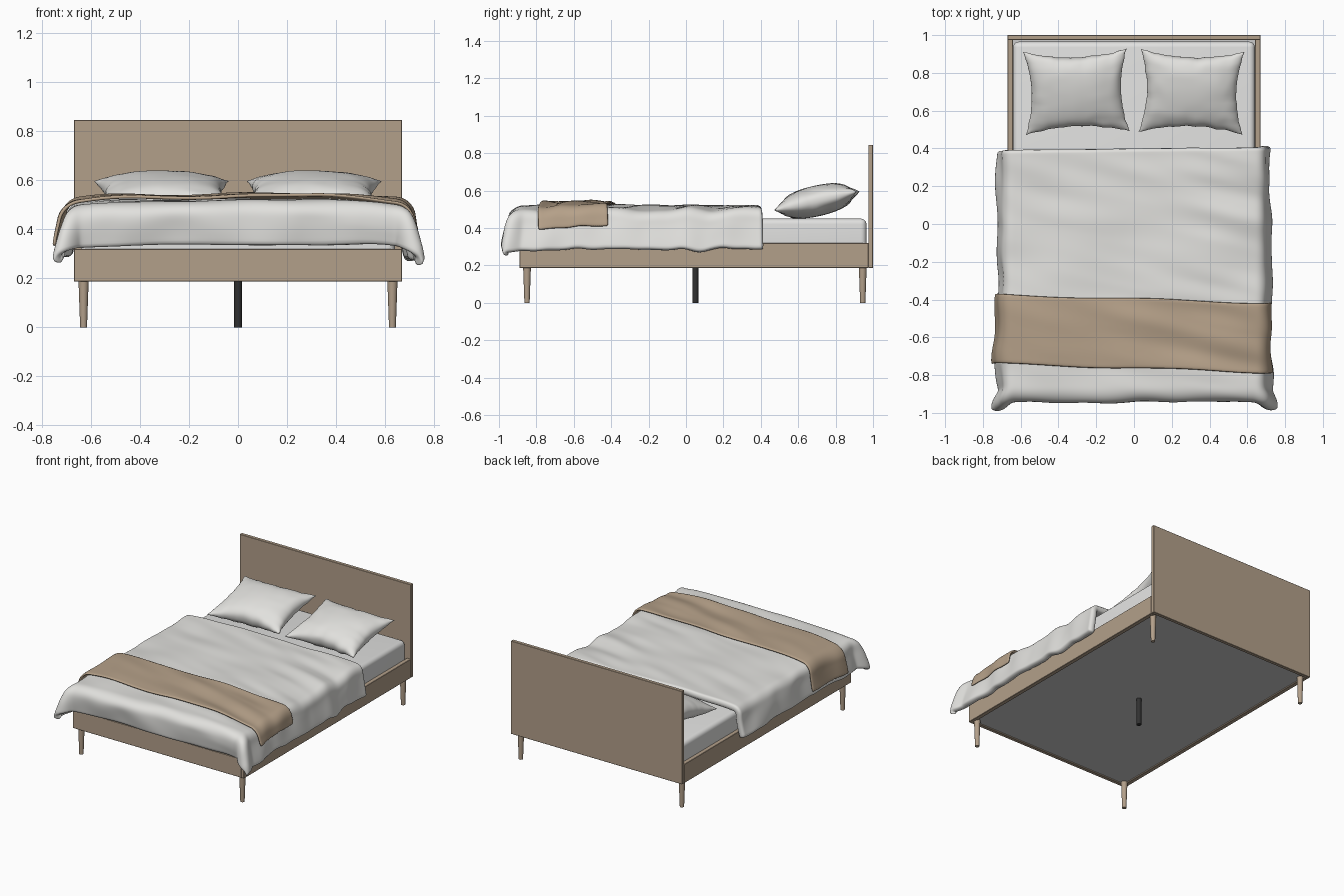
import bpy, bmesh, math
from mathutils import Vector, Matrix, noise

if "Cube" in bpy.data.objects:
    bpy.data.objects.remove(bpy.data.objects["Cube"])


def material(name, color):
    m = bpy.data.materials.new(name)
    m.use_nodes = True
    m.diffuse_color = (*color, 1)
    m.node_tree.nodes["Principled BSDF"].inputs["Base Color"].default_value = (*color, 1)
    return m


WOOD = material("light oak", (0.45, 0.35, 0.255))
TAN = material("tan wool", (0.465, 0.355, 0.25))
LINEN = material("white linen", (0.76, 0.755, 0.73))
FOAM = material("mattress white", (0.76, 0.76, 0.75))
GREY = material("pale grey base", (0.6, 0.6, 0.6))
BLACK = material("black metal", (0.03, 0.03, 0.03))


def finish(name, bm, mat, smooth=None):
    me = bpy.data.meshes.new(name)
    bm.to_mesh(me)
    bm.free()
    me.materials.append(mat)
    ob = bpy.data.objects.new(name, me)
    bpy.context.collection.objects.link(ob)
    if smooth:
        bpy.ops.object.select_all(action="DESELECT")
        ob.select_set(True)
        bpy.context.view_layer.objects.active = ob
        bpy.ops.object.shade_smooth_by_angle(angle=math.radians(smooth))
    return ob


def box(name, lo, hi, mat, bevel=0.002, segments=1, smooth=None):
    lo, hi = Vector(lo), Vector(hi)
    bm = bmesh.new()
    bmesh.ops.create_cube(bm, size=1)
    for v in bm.verts:
        v.co = (lo + hi) / 2 + v.co * (hi - lo)
    bmesh.ops.bevel(bm, geom=bm.edges[:], offset=bevel, segments=segments,
                    profile=0.5, affect="EDGES")
    return finish(name, bm, mat, smooth)


def leg(name, x, y, bottom, top, height, mat):
    bm = bmesh.new()
    bmesh.ops.create_cone(bm, cap_ends=True, segments=24, radius1=bottom, radius2=top,
                          depth=height, matrix=Matrix.Translation((x, y, height / 2)))
    return finish(name, bm, mat, 40)


# Bed frame
BASE = 0.187
box("headboard", (-0.67, 0.975, BASE), (0.67, 1, 0.845), WOOD)
box("front_rail", (-0.65, -0.891, BASE), (0.65, -0.865, 0.32), WOOD)
box("base_panel", (-0.645, -0.87, 0.195), (0.645, 0.98, 0.215), GREY, 0.001)
for side, sx in (("left", 1), ("right", -1)):
    xs = sorted((sx * 0.64, sx * 0.67))
    box(side + "_rail", (xs[0], -0.89, BASE), (xs[1], 0.975, 0.32), WOOD)
    for end, y in (("front", -0.85), ("back", 0.945)):
        leg(f"{end}_{side}_leg", sx * 0.63, y, 0.014, 0.021, 0.198, WOOD)
leg("centre_support_leg", 0, 0.05, 0.016, 0.016, 0.205, BLACK)

# Mattress
box("mattress", (-0.64, -0.87, 0.215), (0.64, 0.965, 0.45), FOAM, 0.03, 5, 40)

# Bedding drapes over the edges of a flat top
HALF, FRONT, TOP = 0.64, -0.87, 0.52


def wrinkle(s, t):
    folds = noise.noise(Vector((s * 2.2, t * 9 + s * 2, 1)))
    broad = noise.noise(Vector((s * 3, t * 3, 5)))
    strength = 0.4 + 0.7 * min(1, max(0, s + 0.3))
    return 0.018 * folds * strength + 0.012 * broad


def drape(s, t, lift):
    """Map a flat cloth point to its place, hanging past the sides and front."""
    ds, dt = max(0, abs(s) - HALF), max(0, FRONT - t)
    sx = math.copysign(1, s)
    x, y = max(-HALF, min(HALF, s)), max(FRONT, t)
    z = TOP + lift - 0.018 * (x / HALF) ** 4 + wrinkle(s, t)
    d = math.hypot(ds, dt)
    if d == 0:
        return Vector((x, y, z))
    nx, ny = ds / d, dt / d
    corner = 2 * nx * ny
    d *= max(nx, ny) ** 0.6
    r = 0.06 + lift
    arc = r * math.pi / 2
    if d < arc:
        out, drop = r * math.sin(d / r), r * (1 - math.cos(d / r))
    else:
        out, drop = r + (d - arc) * 0.18 * nx, r + d - arc
    out += corner ** 2 * 0.075 * min(1, d / 0.22)
    ripple = noise.noise(Vector((s * 4, t * 5, 3))) * 0.022 * min(1, d / 0.12)
    out += ripple + 0.012 * math.sin(min(1, d / 0.22) * math.pi) * ny
    return Vector((x + sx * nx * out, y - ny * out - 0.01 * corner * min(1, d / 0.22), z - drop))


def cloth(name, s_range, t_range, cells, skew, lift, thickness, mat):
    bm = bmesh.new()
    bmesh.ops.create_grid(bm, x_segments=cells[0], y_segments=cells[1], size=1)
    for v in bm.verts:
        a, b = (v.co.x + 1) / 2, (v.co.y + 1) / 2
        s = s_range[0] + a * (s_range[1] - s_range[0])
        t = t_range[0] + b * (t_range[1] - t_range[0]) + skew(s, b)
        v.co = drape(s, t, lift)
    ob = finish(name, bm, mat)
    for p in ob.data.polygons:
        p.use_smooth = True
    solid = ob.modifiers.new("thickness", "SOLIDIFY")
    solid.thickness, solid.offset = thickness, -1
    sub = ob.modifiers.new("soften", "SUBSURF")
    sub.levels = sub.render_levels = 1
    return ob


cloth("duvet", (-0.88, 0.89), (-1.09, 0.4), (84, 70),
      lambda s, b: b * 0.012 * s, 0, 0.045, LINEN)
cloth("throw_blanket", (-0.88, 0.81), (-0.765, -0.395), (80, 18),
      lambda s, b: -0.032 * max(-0.7, min(0.7, s)) + 0.005 * math.sin(s * 7 + b), 0.022, 0.014, TAN)


# Pillows with pulled corners, a seam around the rim and soft creases
def pillow(name, x, turn, seed):
    bm = bmesh.new()
    for side in (1, -1):
        grid = bmesh.ops.create_grid(bm, x_segments=36, y_segments=32, size=1)["verts"]
        if side < 0:
            faces = list({f for v in grid for f in v.link_faces})
            bmesh.ops.reverse_faces(bm, faces=faces)
        for v in grid:
            u, w = math.sin(v.co.x * math.pi / 2), math.sin(v.co.y * math.pi / 2)
            puff = max(0, (1 - u * u) * (1 - w * w))
            rim = max(abs(u), abs(w)) ** 2
            crease = noise.noise(Vector((u * 3, w * 3, seed))) * 0.012 * rim * puff ** 0.4
            px = 0.275 * u * (1 - 0.14 * (1 - w * w) * u * u)
            py = 0.225 * w * (1 - 0.18 * (1 - u * u) * w * w)
            px += 0.006 * noise.noise(Vector((w * 5, seed, u)))
            py += 0.008 * noise.noise(Vector((u * 5, seed + 4, w)))
            v.co = (px, py, side * 0.082 * puff ** 0.45 + crease)
    bmesh.ops.remove_doubles(bm, verts=bm.verts[:], dist=0.0005)
    ob = finish(name, bm, LINEN, 75)
    ob.location = (x, 0.7, 0.545)
    ob.rotation_euler = (math.radians(13), 0, math.radians(turn))


pillow("left_pillow", 0.305, -1.5, 2)
pillow("right_pillow", -0.305, 2, 8)
